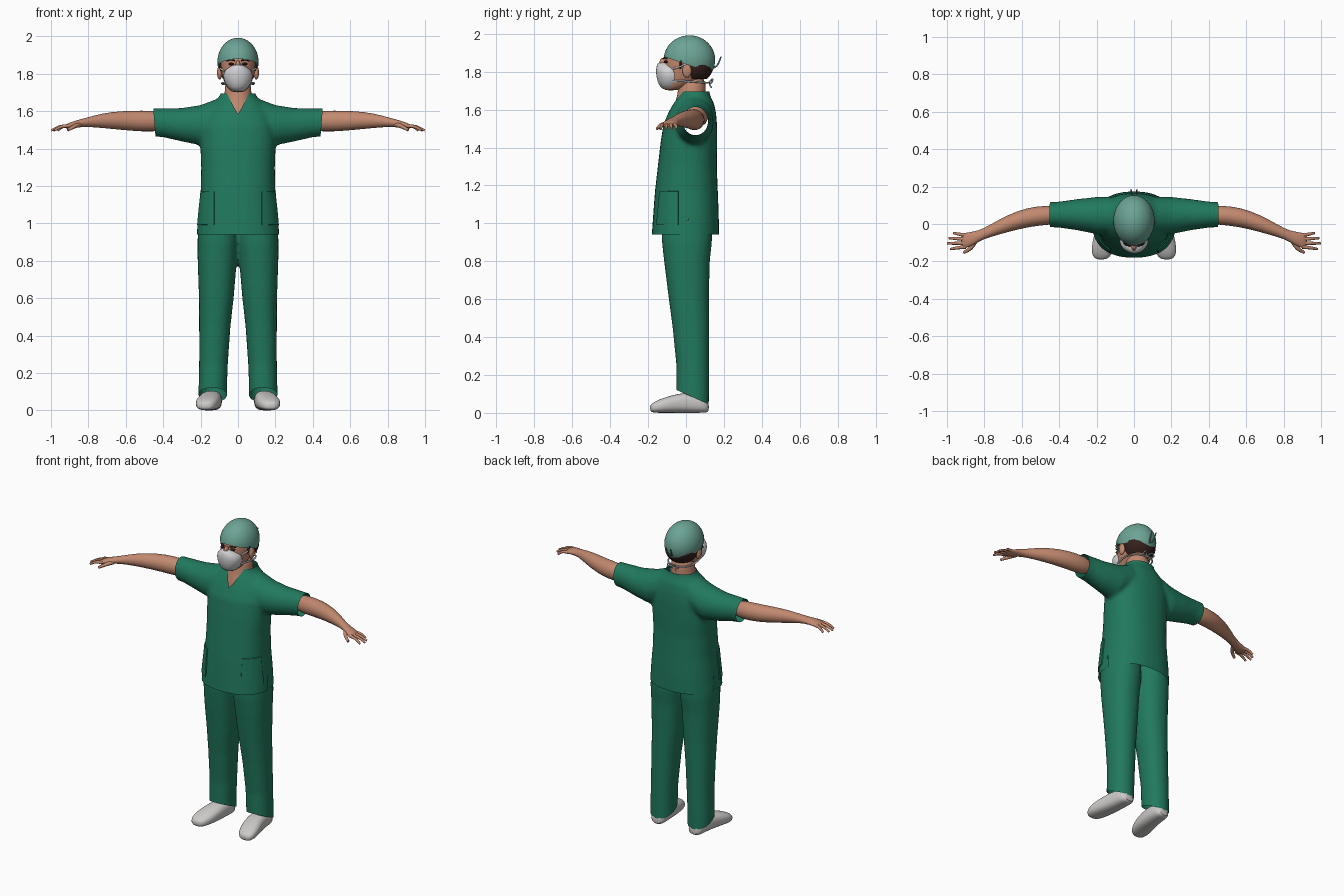
import bpy, bmesh
from math import sin, cos, pi, radians, copysign
from mathutils import Vector

cube = bpy.data.objects.get("Cube")
if cube:
    bpy.data.objects.remove(cube)


def material(name, *rgb):
    m = bpy.data.materials.new(name)
    m.use_nodes = True
    colour = (*rgb, 1)
    m.diffuse_color = colour
    shader = m.node_tree.nodes["Principled BSDF"]
    shader.inputs["Base Color"].default_value = colour
    shader.inputs["Roughness"].default_value = .8
    return m


GREEN = material("scrub green", .015, .19, .11)
TEAL = material("cap teal", .15, .37, .30)
SKIN = material("skin", .54, .25, .16)
WHITE = material("mask white", .65, .65, .67)
SHOE = material("shoe grey", .60, .59, .58)
HAIR = material("dark hair", .035, .015, .012)

# Which world axes hold (along, across, depth) for each loft direction
AXES = {"x": (0, 1, 2), "y": (1, 0, 2), "z": (2, 0, 1)}


def loft(bm, axis, sections, side=1, power=2, count=24):
    """Rounded rings (position, centre a, radius a, centre b, radius b) joined to a closed skin."""
    rings = []
    for t, ca, ra, cb, rb in sections:
        ring = []
        for i in range(count):
            c, s = cos(2 * pi * i / count), sin(2 * pi * i / count)
            p = Vector()
            values = (t, ca + ra * copysign(abs(c) ** (2 / power), c),
                      cb + rb * copysign(abs(s) ** (2 / power), s))
            for k, v in zip(AXES[axis], values):
                p[k] = v
            p.x *= side
            ring.append(bm.verts.new(p))
        rings.append(ring)
    for low, high in zip(rings, rings[1:]):
        for i in range(count):
            j = (i + 1) % count
            bm.faces.new((low[i], low[j], high[j], high[i]))
    bm.faces.new(rings[0][::-1])
    bm.faces.new(rings[-1])


def finish(name, bm, mat, mirror=False, subdivide=0, recalc=True):
    if recalc:
        bmesh.ops.recalc_face_normals(bm, faces=bm.faces)
    mesh = bpy.data.meshes.new(name)
    bm.to_mesh(mesh)
    bm.free()
    mesh.materials.append(mat)
    mesh.shade_smooth()
    mesh.set_sharp_from_angle(angle=radians(50))
    obj = bpy.data.objects.new(name, mesh)
    bpy.context.scene.collection.objects.link(obj)
    if mirror:
        obj.modifiers.new("Mirror", "MIRROR").use_mirror_merge = False
    if subdivide:
        obj.modifiers.new("Smooth", "SUBSURF").levels = subdivide
        obj.modifiers["Smooth"].render_levels = subdivide
    return obj


def fuse(bm, voxel, rounds):
    """Blend overlapping lofts into one soft cloth surface."""
    obj = finish("cloth_blend", bm, GREEN)
    remesh = obj.modifiers.new("Remesh", "REMESH")
    remesh.mode = "VOXEL"
    remesh.voxel_size = voxel
    soften = obj.modifiers.new("Soften", "SMOOTH")
    soften.iterations = rounds
    graph = bpy.context.evaluated_depsgraph_get()
    mesh = bpy.data.meshes.new_from_object(obj.evaluated_get(graph))
    out = bmesh.new()
    out.from_mesh(mesh)
    bpy.data.objects.remove(obj)
    bpy.data.meshes.remove(mesh)
    return out


def cut(bm, point, normal, clear=True):
    bmesh.ops.bisect_plane(bm, geom=bm.verts[:] + bm.edges[:] + bm.faces[:],
                           plane_co=point, plane_no=normal, clear_outer=clear)


def drop(bm, rule):
    doomed = [f for f in bm.faces if rule(f.calc_center_median())]
    bmesh.ops.delete(bm, geom=doomed, context="FACES")


def ball(centre, radii):
    bm = bmesh.new()
    bmesh.ops.create_uvsphere(bm, u_segments=40, v_segments=24, radius=1)
    bmesh.ops.scale(bm, vec=radii, verts=bm.verts)
    bmesh.ops.translate(bm, vec=centre, verts=bm.verts)
    return bm


def tube(name, points, radius, mat, tip=1, mirror=False):
    data = bpy.data.curves.new(name, "CURVE")
    data.dimensions = "3D"
    data.bevel_depth = radius
    data.bevel_resolution = 3
    data.use_fill_caps = True
    data.resolution_u = 6
    line = data.splines.new("BEZIER")
    line.bezier_points.add(len(points) - 1)
    for i, (bp, p) in enumerate(zip(line.bezier_points, points)):
        bp.co = p
        bp.handle_left_type = bp.handle_right_type = "AUTO"
        bp.radius = 1 + (tip - 1) * i / (len(points) - 1)
    data.materials.append(mat)
    obj = bpy.data.objects.new(name, data)
    bpy.context.scene.collection.objects.link(obj)
    if mirror:
        obj.modifiers.new("Mirror", "MIRROR").use_mirror_merge = False


# Scrub top: torso and sleeves blended, then trimmed at hems and neckline
bm = bmesh.new()
loft(bm, "z", [(.88, 0, .226, -.005, .18), (1.05, 0, .212, 0, .173), (1.17, 0, .2, .002, .166),
               (1.3, 0, .197, .007, .156), (1.42, 0, .202, .015, .15), (1.52, 0, .2, .022, .142),
               (1.58, 0, .18, .032, .127), (1.63, 0, .145, .04, .109), (1.68, 0, .098, .045, .08),
               (1.72, 0, .085, .05, .073)], power=2.3, count=32)
for side in (1, -1):
    loft(bm, "x", [(.04, .045, .085, 1.55, .1), (.12, .045, .1, 1.555, .108), (.2, .045, .1, 1.525, .108),
                   (.3, .05, .084, 1.527, .09), (.4, .05, .07, 1.538, .078), (.5, .05, .065, 1.542, .073)], side)
bm = fuse(bm, .012, 6)
cut(bm, (0, 0, .94), (0, 0, -1))
cut(bm, (0, 0, 1.695), (0, 0, 1))
for side in (1, -1):
    cut(bm, (side * .452, 0, 1.6), (side, 0, -.08))
    cut(bm, (0, -.08, 1.59), (side * -1.25, -.5, 1), False)
    cut(bm, (0, .01, 1.03), (0, side, .17), False)
    cut(bm, (side * .125, 0, 0), (1, 0, 0), False)
cut(bm, (0, -.04, 0), (0, 1, 0), False)
cut(bm, (0, 0, 1.17), (0, 0, 1), False)
cut(bm, (0, 0, .99), (0, 0, 1), False)
drop(bm, lambda c: c.z - 1.59 - .5 * (c.y + .08) > 1.25 * abs(c.x))
drop(bm, lambda c: abs(c.x) > .1 and abs(c.y - .01) < .17 * (1.03 - c.z))
pockets = [f for f in bm.faces for c in [f.calc_center_median()]
           if abs(c.x) > .125 and c.y < -.04 and .99 < c.z < 1.17]
bmesh.ops.inset_region(bm, faces=pockets, thickness=.002, depth=.006, use_even_offset=True)
finish("scrub_top", bm, GREEN, recalc=False)

# Trousers: two blended legs with a slanted ankle hem
bm = bmesh.new()
for side in (1, -1):
    loft(bm, "z", [(-.03, .135, .076, .035, .085), (.12, .135, .076, .035, .086), (.25, .131, .077, .035, .086),
                   (.45, .124, .084, .025, .096), (.6, .116, .093, .015, .106), (.8, .111, .105, .005, .121),
                   (.9, .107, .11, .005, .132), (1.02, .105, .105, .005, .134)], side, 2.2)
bm = fuse(bm, .012, 4)
cut(bm, (0, .03, .085), (0, -.45, -1))
finish("trousers", bm, GREEN, recalc=False)

# Shoes, turned slightly outward
bm = bmesh.new()
loft(bm, "y", [(.122, .135, .03, .03, .025), (.1, .136, .05, .042, .042), (.03, .14, .055, .055, .055),
               (-.04, .148, .06, .051, .051), (-.1, .16, .064, .043, .043), (-.15, .17, .058, .034, .034),
               (-.18, .174, .042, .026, .024), (-.19, .175, .02, .025, .012)], power=2.5)
finish("shoes", bm, SHOE, mirror=True, subdivide=1)

# Arms from inside the sleeve to the knuckles
bm = bmesh.new()
loft(bm, "x", [(.38, .05, .052, 1.545, .056), (.52, .045, .053, 1.547, .057), (.62, .022, .051, 1.55, .051),
               (.72, -.015, .041, 1.55, .041), (.81, -.055, .027, 1.541, .024), (.86, -.077, .036, 1.532, .02),
               (.905, -.09, .043, 1.522, .016), (.925, -.092, .038, 1.516, .009)], count=20)
finish("arms", bm, SKIN, mirror=True, subdivide=1)

# Fingers and thumb
for name, base, reach, spread in (("little", -.06, .965, -.048), ("ring", -.081, .99, -.075),
                                  ("middle", -.102, .998, -.104), ("index", -.122, .982, -.134)):
    tube(name + "_finger", [(.9, base, 1.522), ((.91 + reach) / 2, (base + spread) / 2, 1.516),
                            (reach, spread, 1.497)], .0105, SKIN, .6, True)
tube("thumb", [(.845, -.085, 1.528), (.875, -.13, 1.518), (.91, -.153, 1.499)], .014, SKIN, .55, True)

# Neck with upper chest behind the neckline
bm = bmesh.new()
loft(bm, "z", [(1.5, 0, .12, .02, .1), (1.6, 0, .1, .024, .095), (1.65, 0, .08, .026, .078),
               (1.7, 0, .07, .03, .072), (1.78, 0, .07, .035, .072)])
finish("neck", bm, SKIN, subdivide=1)

# Head
bm = bmesh.new()
loft(bm, "z", [(1.7, 0, .03, -.085, .03), (1.72, 0, .056, -.05, .072), (1.76, 0, .077, -.015, .107),
               (1.8, 0, .089, .002, .12), (1.85, 0, .098, .012, .128), (1.9, 0, .098, .02, .125),
               (1.95, 0, .07, .02, .09)])
finish("head", bm, SKIN, subdivide=1)
finish("ears", ball((.098, .005, 1.805), (.014, .024, .036)), SKIN, mirror=True)
finish("nose", ball((0, -.122, 1.838), (.014, .02, .035)), SKIN)
finish("eyes", ball((.036, -.105, 1.852), (.016, .012, .007)), HAIR, mirror=True)
tube("eyebrows", [(.018, -.12, 1.87), (.04, -.112, 1.874), (.06, -.1, 1.868)], .004, HAIR, .6, True)

# Hair showing below the cap
bm = ball((0, .04, 1.835), (.103, .105, .098))
cut(bm, (0, .02, 1.8), (0, -1, -.25))
cut(bm, (0, 0, 1.762), (0, 0, -1))
finish("hair", bm, HAIR)
tube("sideburns", [(.098, -.025, 1.86), (.095, -.028, 1.835), (.09, -.03, 1.815)], .008, HAIR, .5, True)

# Surgical cap with a slanted open rim and a tie behind
bm = ball((0, .018, 1.862), (.11, .136, .13))
cut(bm, (0, .02, 1.834), (0, -.33, -1))
finish("cap", bm, TEAL)
tube("cap_tie", [(0, .145, 1.82), (.012, .165, 1.835), (.016, .185, 1.88)], .005, TEAL, .7, True)

# Face mask, straps and bow
bm = bmesh.new()
loft(bm, "z", [(1.703, 0, .03, -.088, .034), (1.73, 0, .06, -.085, .06), (1.77, 0, .079, -.083, .074),
               (1.81, 0, .08, -.085, .075), (1.835, 0, .05, -.098, .056), (1.85, 0, .018, -.115, .032)])
finish("face_mask", bm, WHITE, subdivide=1)
tube("lower_strap", [(.068, -.07, 1.75), (.084, .0, 1.75), (.08, .065, 1.745), (.05, .105, 1.742),
                     (0, .12, 1.742)], .005, WHITE, mirror=True)
tube("upper_strap", [(.073, -.07, 1.815), (.094, -.03, 1.828), (.104, .02, 1.85)], .005, WHITE, mirror=True)
tube("strap_bow", [(0, .12, 1.742), (.025, .14, 1.76), (.038, .135, 1.742), (.012, .125, 1.735),
                   (.022, .135, 1.715)], .004, WHITE, mirror=True)
